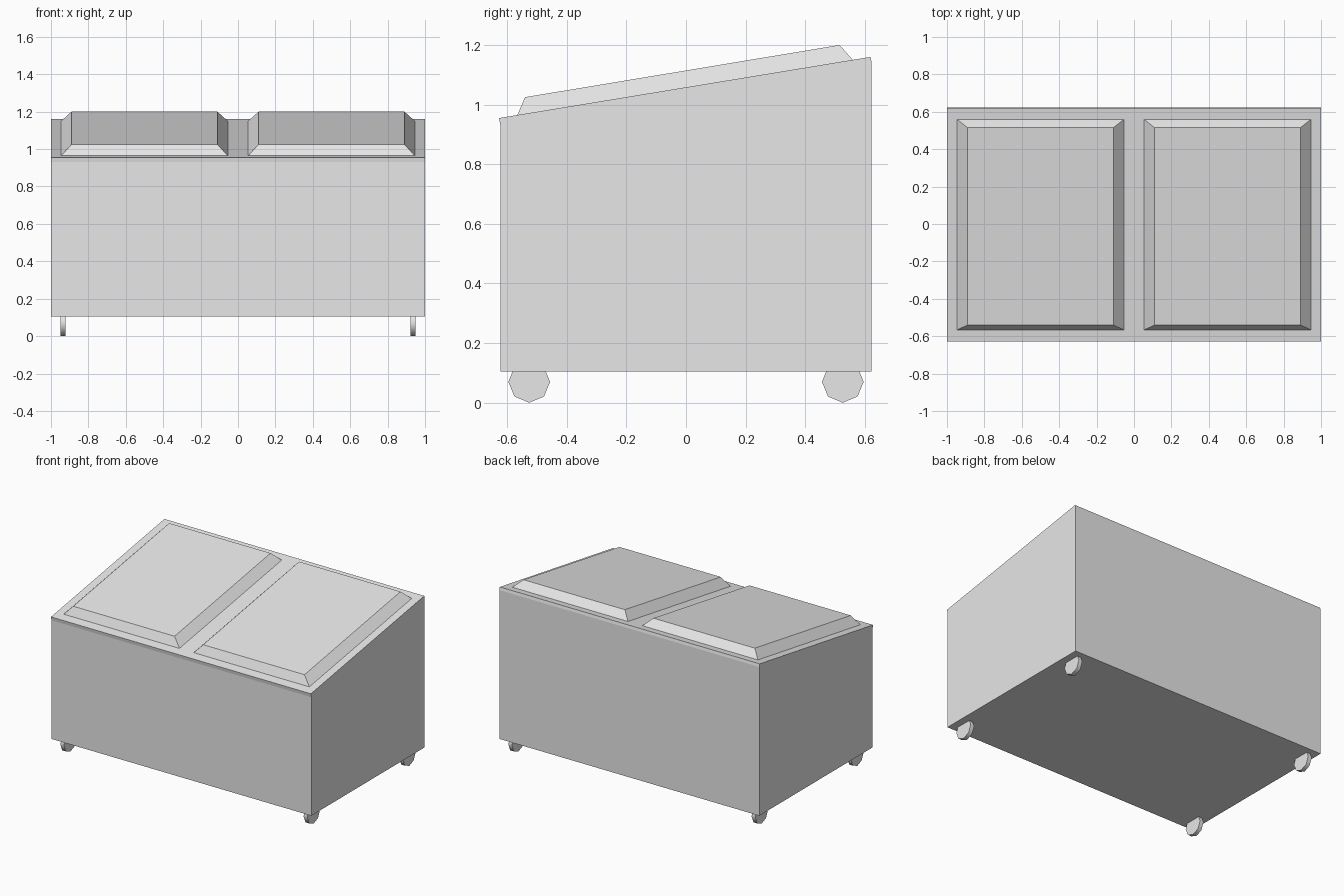
import bpy, bmesh, math
from mathutils import Matrix

cube = bpy.data.objects.get("Cube")
if cube:
    bpy.data.objects.remove(cube, do_unlink=True)

grey = bpy.data.materials.new("light_grey")
grey.use_nodes = True
colour = (0.8, 0.8, 0.8, 1)
grey.diffuse_color = colour
grey.node_tree.nodes["Principled BSDF"].inputs["Base Color"].default_value = colour


def add_object(name, bm):
    bmesh.ops.recalc_face_normals(bm, faces=bm.faces)
    mesh = bpy.data.meshes.new(name)
    bm.to_mesh(mesh)
    bm.free()
    mesh.materials.append(grey)
    obj = bpy.data.objects.new(name, mesh)
    bpy.context.collection.objects.link(obj)
    return obj


# Sloped cabinet: side profile extruded across the width
profile = [(-0.623, 0.105), (0.623, 0.105), (0.623, 1.14),
           (0.619, 1.16), (-0.627, 0.955), (-0.623, 0.93)]
bm = bmesh.new()
side = bm.faces.new([bm.verts.new((-1, y, z)) for y, z in profile])
ext = bmesh.ops.extrude_face_region(bm, geom=[side], use_keep_orig=True)
moved = [v for v in ext["geom"] if isinstance(v, bmesh.types.BMVert)]
bmesh.ops.translate(bm, verts=moved, vec=(2, 0, 0))
add_object("cabinet", bm)


# Raised lids with bevelled rims, lying on the slope
def add_lid(name, centre_x):
    bm = bmesh.new()
    rings = []
    for half, y0, z0, y1, z1 in [(0.45, -0.568, 0.96, 0.563, 1.146),
                                 (0.39, -0.54, 1.025, 0.515, 1.2)]:
        rings.append([bm.verts.new((centre_x + s * half, y, z)) for s, y, z in
                      [(-1, y0, z0), (1, y0, z0), (1, y1, z1), (-1, y1, z1)]])
    base, top = rings
    bm.faces.new(top)
    bm.faces.new(base[::-1])
    for i in range(4):
        j = (i + 1) % 4
        bm.faces.new([base[i], base[j], top[j], top[i]])
    add_object(name, bm)


add_lid("left_lid", 0.5)
add_lid("right_lid", -0.5)


# Eight-sided wheels tucked under the corners
def add_wheel(name, x, y):
    bm = bmesh.new()
    bmesh.ops.create_cone(bm, cap_ends=True, segments=8, radius1=0.07,
                          radius2=0.07, depth=0.028,
                          matrix=Matrix.Rotation(math.pi / 2, 4, "Y"))
    obj = add_object(name, bm)
    obj.location = (x, y, 0.07)
    bpy.ops.object.select_all(action="DESELECT")
    obj.select_set(True)
    bpy.context.view_layer.objects.active = obj
    bpy.ops.object.shade_smooth_by_angle(angle=math.radians(60))


for side_name, sx in (("left", 1), ("right", -1)):
    for end_name, sy in (("front", -1), ("back", 1)):
        add_wheel(f"{end_name}_{side_name}_wheel", sx * 0.936, sy * 0.526)
